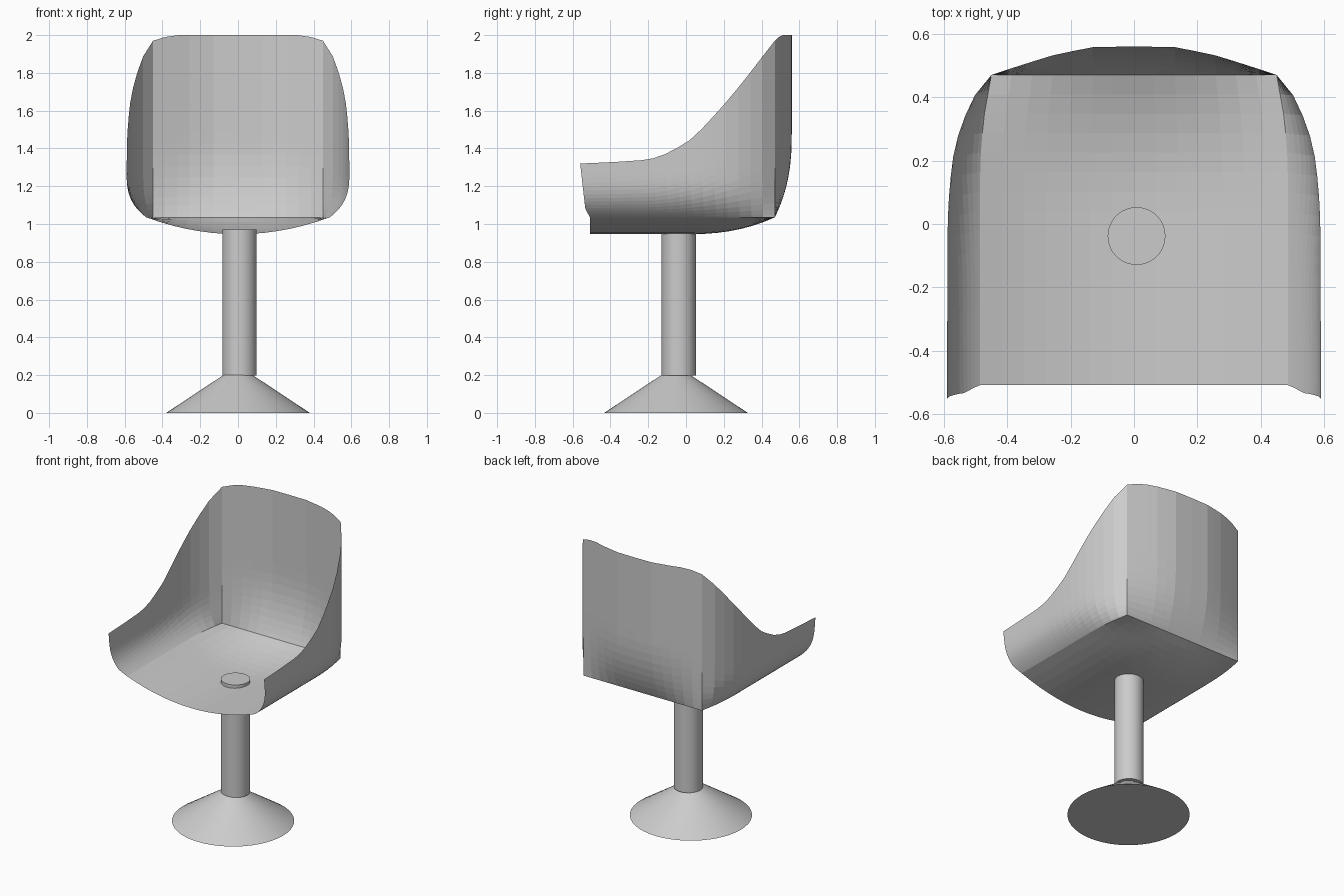
import bpy, bmesh

if "Cube" in bpy.data.objects:
    bpy.data.objects.remove(bpy.data.objects["Cube"])


def interp(pts, v):
    """Piecewise linear lookup in a list of (key, value) pairs."""
    if v <= pts[0][0]:
        return pts[0][1]
    for (a, fa), (b, fb) in zip(pts, pts[1:]):
        if v <= b:
            return fa + (fb - fa) * (v - a) / (b - a)
    return pts[-1][1]


# Guiding curves of the shell
BASE_Z, BACK_Y = 1.035, 0.47
PLAN = [(-0.56, .59), (0, .588), (.1, .583), (.2, .573), (.3, .55), (.37, .52), (.43, .49), (.47, .45)]
RIM = [(-0.56, 1.32), (-0.38, 1.328), (-0.2, 1.34), (-0.13, 1.36), (-0.06, 1.395), (.03, 1.45),
       (.1, 1.52), (.2, 1.63), (.3, 1.75), (.4, 1.88), (.47, 1.97)]
FRONT = [(1.035, -.508), (1.08, -.533), (1.2, -.547), (1.32, -.56)]
BOW = [(0, .09), (.13, .088), (.25, .064), (.36, .03), (.45, 0)]
BACK_RIM = [(.3, 2.0), (.36, 1.998), (.45, 1.97)]
EDGE_X = [(.2, .485), (.33, .475), (.47, .45)]


def floor_point(u, v):
    y = -.508 + (BACK_Y + .508) * v
    k = 2 * u - 1
    sag = 1 - (y / BACK_Y) ** 2.4 if y > 0 else 1
    return k * interp(EDGE_X, y), y, BASE_Z - .089 * (1 - k * k) * sag


def back_point(u, v):
    x = .45 * (2 * u - 1)
    h = (interp(BACK_RIM, abs(x)) - BASE_Z) * v ** 1.3
    g = 1 - (1 - min(h / .45, 1)) ** 2.5
    return x, BACK_Y + interp(BOW, abs(x)) * g, BASE_Z + h


def side_point(u, v, sign):
    rim = interp(RIM, -.56 + 1.03 * u)
    z = BASE_Z + (rim - BASE_Z) * v ** 1.5
    front = interp(FRONT, z)
    y = front + (BACK_Y - front) * u
    f = 1 - (1 - min((z - BASE_Z) / .26, 1)) ** 3.3
    x0 = interp(EDGE_X, y)
    return sign * (x0 + (interp(PLAN, y) - x0) * f), y, z


def patch(bm, fn, nu, nv, flip=False):
    """Quad grid from a function of u and v."""
    g = [[bm.verts.new(fn(i / nu, j / nv)) for j in range(nv + 1)] for i in range(nu + 1)]
    for i in range(nu):
        for j in range(nv):
            q = [g[i][j], g[i + 1][j], g[i + 1][j + 1], g[i][j + 1]]
            bm.faces.new(q[::-1] if flip else q)


def finish(name, bm):
    mesh = bpy.data.meshes.new(name)
    bm.to_mesh(mesh)
    bm.free()
    ob = bpy.data.objects.new(name, mesh)
    bpy.context.collection.objects.link(ob)
    return ob


# Bucket seat: thin sheet made of floor, backrest and two sides
bm = bmesh.new()
patch(bm, floor_point, 14, 16)
patch(bm, back_point, 14, 16)
for sign in (1, -1):
    patch(bm, lambda u, v: side_point(u, v, sign), 16, 16, sign > 0)
bmesh.ops.remove_doubles(bm, verts=bm.verts, dist=.0015)
bmesh.ops.recalc_face_normals(bm, faces=bm.faces)
finish("bucket_seat", bm)


# Pedestal: pole and conical foot
def round_part(name, r1, r2, z0, z1, x, y):
    bpy.ops.mesh.primitive_cone_add(vertices=48, radius1=r1, radius2=r2, depth=z1 - z0,
                                    location=(x, y, (z0 + z1) / 2))
    bpy.context.object.name = name
    bpy.ops.object.shade_smooth_by_angle()


round_part("pole", .091, .091, .197, .97, .008, -.038)
round_part("conical_foot", .38, .078, 0, .2, 0, -.053)
